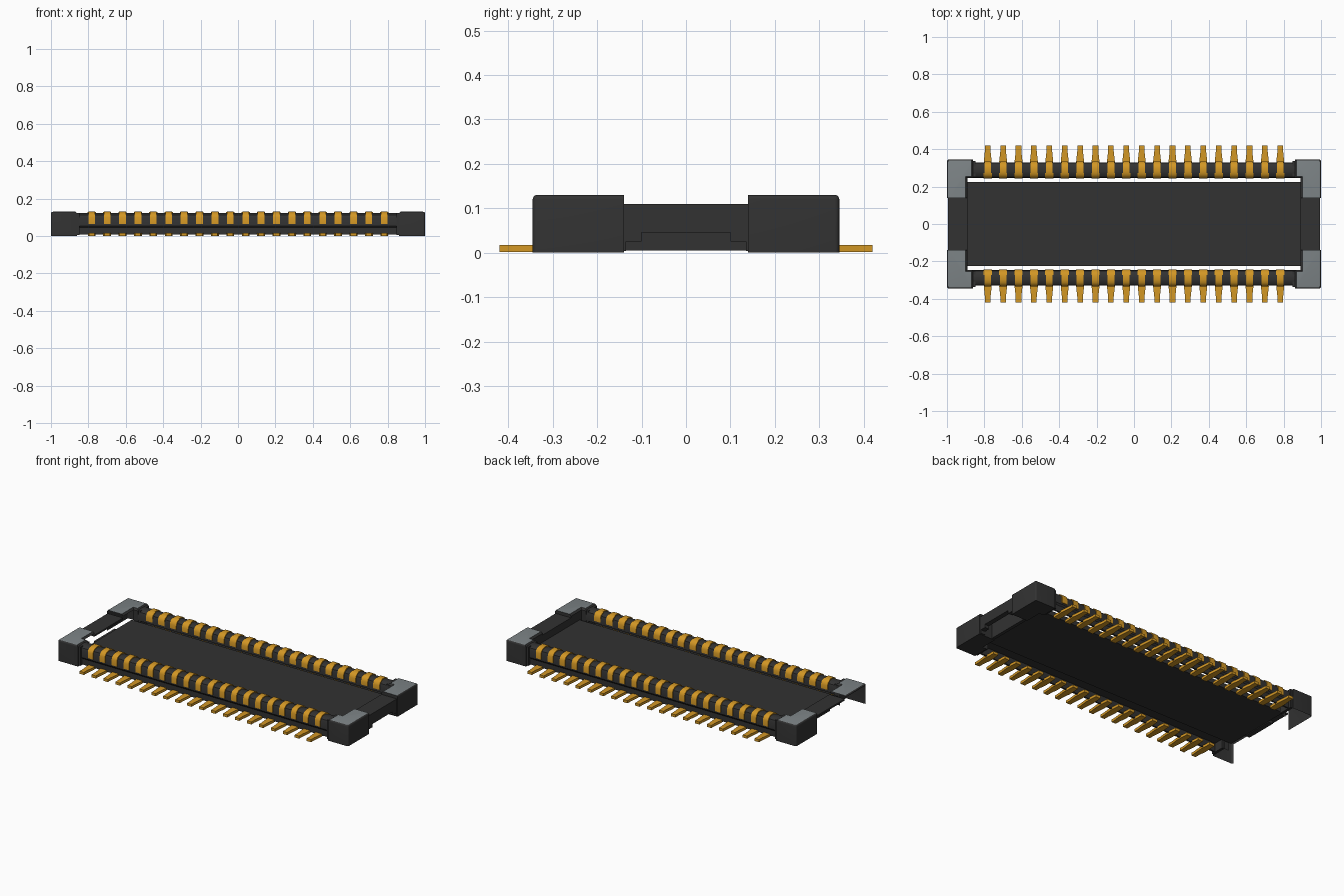
import bpy, bmesh, math

cube = bpy.data.objects.get("Cube")
if cube:
    bpy.data.objects.remove(cube, do_unlink=True)


def material(name, rgb):
    m = bpy.data.materials.new(name)
    m.use_nodes = True
    m.diffuse_color = (*rgb, 1)
    m.node_tree.nodes["Principled BSDF"].inputs["Base Color"].default_value = (*rgb, 1)
    return m


DARK = material("dark plastic", (0.032, 0.032, 0.032))
GREY = material("grey cap", (0.205, 0.23, 0.24))
GOLD = material("gold contact", (0.65, 0.31, 0.018))


def finish(bm, name, mats, smooth=False):
    bmesh.ops.recalc_face_normals(bm, faces=bm.faces)
    me = bpy.data.meshes.new(name)
    bm.to_mesh(me)
    bm.free()
    for m in mats:
        me.materials.append(m)
    ob = bpy.data.objects.new(name, me)
    bpy.context.collection.objects.link(ob)
    if smooth:
        bpy.ops.object.select_all(action='DESELECT')
        ob.select_set(True)
        bpy.context.view_layer.objects.active = ob
        bpy.ops.object.shade_smooth_by_angle(angle=math.radians(35))


def prism(bm, points, direction):
    """Extrude a closed polygon of 3D points along a direction."""
    face = bm.faces.new([bm.verts.new(p) for p in points])
    ext = bmesh.ops.extrude_face_region(bm, geom=[face])
    verts = [v for v in ext["geom"] if isinstance(v, bmesh.types.BMVert)]
    bmesh.ops.translate(bm, verts=verts, vec=direction)


def add_box(bm, x0, x1, y0, y1, z0, z1):
    prism(bm, [(x0, y0, z0), (x1, y0, z0), (x1, y1, z0), (x0, y1, z0)], (0, 0, z1 - z0))


def box(name, *dims):
    bm = bmesh.new()
    add_box(bm, *dims)
    finish(bm, name, [DARK])


def on_plane(edge, axis, value):
    return all(abs(abs(v.co[axis]) - value) < 1e-4 for v in edge.verts)


# Floor plate
box("floor_plate", -0.89, 0.89, -0.225, 0.225, 0.035, 0.065)

# L-shaped corner blocks: rounded outside, chamfered inside, grey tops
L_SHAPE = [(0.86, 0.245), (0.89, 0.245), (0.89, 0.14), (1.0, 0.14), (1.0, 0.345), (0.86, 0.345)]
for sx, end in ((1, "left"), (-1, "right")):
    for sy, side in ((1, "back"), (-1, "front")):
        bm = bmesh.new()
        prism(bm, [(x * sx, y * sy, 0.0) for x, y in L_SHAPE], (0, 0, 0.13))
        chamfered = [e for e in bm.edges if on_plane(e, 2, 0.13) and
                     (on_plane(e, 0, 0.89) or on_plane(e, 1, 0.245) or on_plane(e, 0, 0.86))]
        bmesh.ops.bevel(bm, geom=chamfered, offset=0.01, segments=1, affect='EDGES')
        rounded = [e for e in bm.edges
                   if (on_plane(e, 0, 1.0) or on_plane(e, 1, 0.345)) and
                   (on_plane(e, 2, 0.13) or (on_plane(e, 0, 1.0) and on_plane(e, 1, 0.345)))]
        bmesh.ops.bevel(bm, geom=rounded, offset=0.018, segments=4, profile=0.5,
                        affect='EDGES', clamp_overlap=True)
        bmesh.ops.recalc_face_normals(bm, faces=bm.faces)
        for f in bm.faces:
            f.material_index = int(f.calc_center_median().z > 0.1295)
        # The right end is an open shell
        if sx < 0:
            opened = []
            for f in bm.faces:
                c, n = f.calc_center_median(), f.normal
                inner = abs(c.x + 0.89) < 1e-3 or abs(abs(c.y) - 0.14) < 1e-3
                outer = sy < 0 and n.x < -0.99 and f.calc_area() > 0.005
                if n.z < -0.9 or (inner and abs(n.z) < 0.1) or outer:
                    opened.append(f)
            bmesh.ops.delete(bm, geom=opened, context='FACES')
        finish(bm, f"corner_{side}_{end}", [DARK, GREY], True)

# Closed end: hollow bridge whose outer wall has a stepped notch
NOTCHED = [(-0.14, 0.095), (-0.14, 0.004), (-0.135, 0.004), (-0.135, 0.025), (-0.10, 0.025),
           (-0.10, 0.045), (0.10, 0.045), (0.10, 0.025), (0.135, 0.025), (0.135, 0.004),
           (0.14, 0.004), (0.14, 0.095)]
bm = bmesh.new()
add_box(bm, 0.89, 0.995, -0.14, 0.14, 0.095, 0.11)
prism(bm, [(0.965, y, z) for y, z in NOTCHED], (0.03, 0, 0))
add_box(bm, 0.89, 0.91, -0.14, 0.14, 0.005, 0.095)
finish(bm, "end_wall_left", [DARK])

# Open end: thin bridge over a short tab
box("end_bridge_right", -0.995, -0.89, -0.14, 0.14, 0.1, 0.11)
box("end_tab_right", -0.92, -0.89, -0.10, 0.10, 0.03, 0.05)

# Contact rails (open underneath) and contacts, mirrored front to back
RAIL = [(0.247, 0.06), (0.247, 0.098), (0.252, 0.112), (0.265, 0.121), (0.28, 0.124),
        (0.297, 0.124), (0.312, 0.121), (0.325, 0.112), (0.33, 0.098), (0.33, 0.055),
        (0.322, 0.045), (0.322, 0.008), (0.312, 0.008), (0.312, 0.06)]
BAND = [(0.243, 0.075), (0.243, 0.10), (0.249, 0.116), (0.263, 0.127), (0.28, 0.13),
        (0.297, 0.13), (0.314, 0.127), (0.329, 0.116), (0.335, 0.10), (0.335, 0.065),
        (0.32, 0.065), (0.315, 0.10), (0.297, 0.115), (0.27, 0.115), (0.255, 0.10),
        (0.255, 0.075)]
# Wider inner hook of each contact
HOOK = [(0.243, 0.075), (0.243, 0.10), (0.249, 0.116), (0.263, 0.127), (0.274, 0.129),
        (0.274, 0.115), (0.255, 0.10), (0.255, 0.075)]
FOOT = [(-0.017, 0.26), (0.017, 0.26), (0.021, 0.335), (0.015, 0.39), (0.015, 0.42),
        (-0.015, 0.42), (-0.015, 0.39), (-0.021, 0.335)]
COUNT, FIRST = 20, -0.782
PITCH = -2 * FIRST / (COUNT - 1)

for s, side in ((1, "back"), (-1, "front")):
    bm = bmesh.new()
    prism(bm, [(-0.862, s * y, z) for y, z in RAIL], (1.724, 0, 0))
    finish(bm, f"rail_{side}", [DARK], True)

    # Shoulders where the rail meets the corners
    bm = bmesh.new()
    for sx in (1, -1):
        add_box(bm, sx * 0.848, sx * 0.862, s * 0.25, s * 0.338, 0.005, 0.122)
    finish(bm, f"rail_shoulders_{side}", [DARK])

    bands, feet = bmesh.new(), bmesh.new()
    for i in range(COUNT):
        cx = FIRST + i * PITCH
        for profile, half in ((BAND, 0.018), (HOOK, 0.022)):
            prism(bands, [(cx - half, s * y, z) for y, z in profile], (2 * half, 0, 0))
        prism(feet, [(cx + x, s * y, 0.001) for x, y in FOOT], (0, 0, 0.016))
    finish(bands, f"contact_bands_{side}", [GOLD], True)
    finish(feet, f"solder_feet_{side}", [GOLD])
